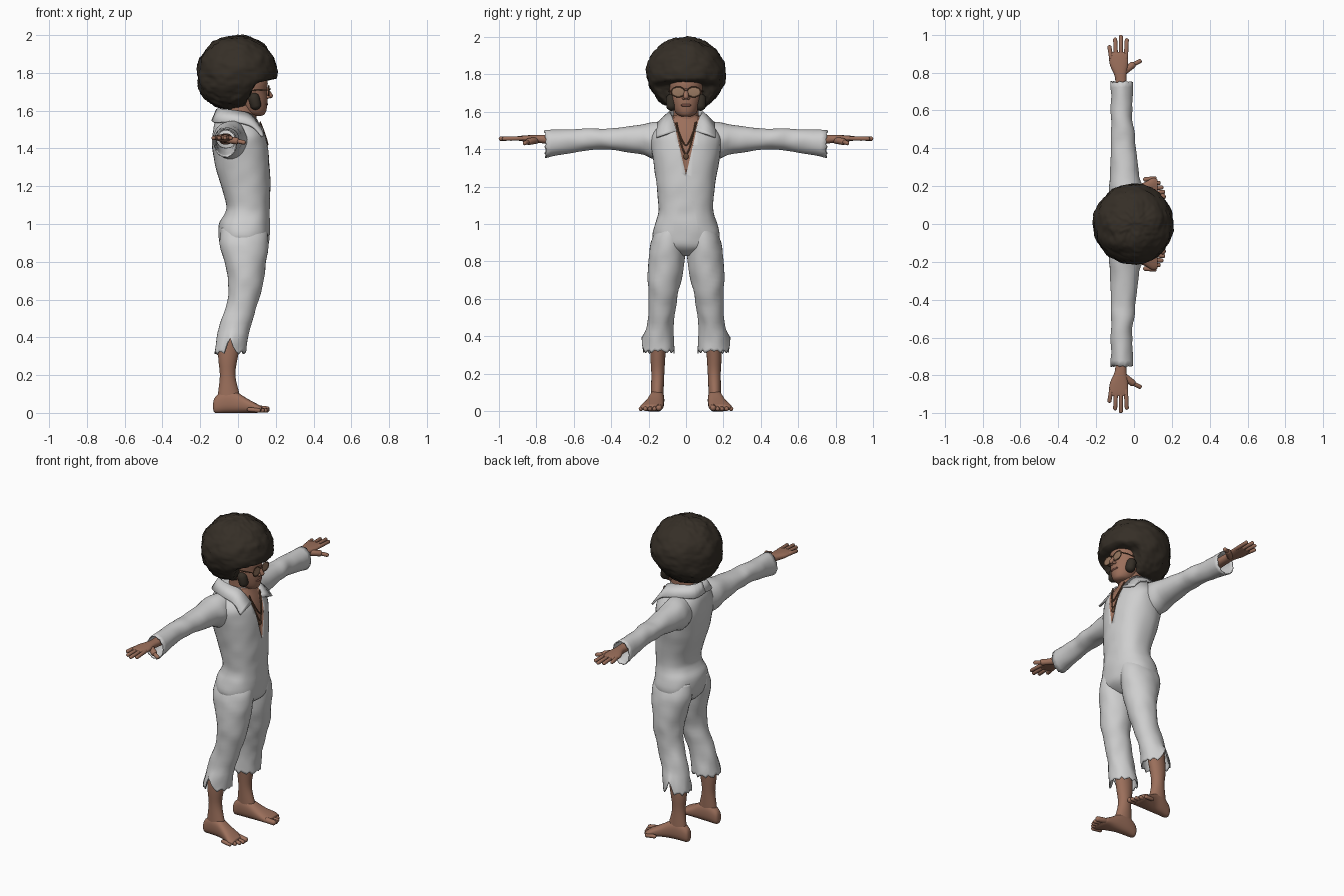
import bpy, bmesh
from math import cos, sin, pi
from mathutils import Vector, noise

cube = bpy.data.objects.get("Cube")
if cube:
    bpy.data.objects.remove(cube)


def material(name, r, g, b):
    mat = bpy.data.materials.new(name)
    mat.use_nodes = True
    mat.diffuse_color = (r, g, b, 1)
    bsdf = mat.node_tree.nodes["Principled BSDF"]
    bsdf.inputs["Base Color"].default_value = (r, g, b, 1)
    bsdf.inputs["Roughness"].default_value = .8
    return mat


SUIT = material("off white cloth", .62, .62, .62)
SKIN = material("brown skin", .33, .16, .105)
LIP = material("dark lip", .22, .09, .065)
HAIR = material("dark brown hair", .036, .028, .02)
LENS = material("tan lens", .32, .19, .12)
METAL = material("bronze metal", .13, .065, .035)


def add_object(name, data, mats, mirror):
    """Link an object, optionally mirrored to the other side of the body."""
    obj = bpy.data.objects.new(name, data)
    bpy.context.collection.objects.link(obj)
    for mat in mats:
        data.materials.append(mat)
    if mirror:
        mod = obj.modifiers.new("Mirror", "MIRROR")
        mod.use_axis = (False, True, False)
        mod.use_mirror_merge = False
    return obj


def finish(name, bm, mats, mirror=False):
    bmesh.ops.recalc_face_normals(bm, faces=bm.faces)
    mesh = bpy.data.meshes.new(name)
    bm.to_mesh(mesh)
    bm.free()
    mesh.shade_smooth()
    return add_object(name, mesh, mats, mirror)


def spline(rows, steps=4):
    """Smooth interpolation of every column of a station list."""
    out = []
    for i in range(len(rows) - 1):
        a, b, c, d = (rows[max(i - 1, 0)], rows[i], rows[i + 1],
                      rows[min(i + 2, len(rows) - 1)])
        for s in range(steps):
            t = s / steps
            out.append([q + t * (r - p + t * (2*p - 5*q + 4*r - w + t * (3*q - p - 3*r + w))) / 2
                        for p, q, r, w in zip(a, b, c, d)])
    return out + [list(rows[-1])]


def loft(axis, rows, power=2, sides=32, open_end=False, jag=0, slit=0, wrinkle=0):
    """Rows are (position along axis, u low, u high, v low, v high)."""
    order = {"X": (1, 2, 0), "Y": (0, 2, 1), "Z": (0, 1, 2)}[axis]
    bm = bmesh.new()
    rings = []
    end = rows[-1][0]
    for t, ulow, uhigh, vlow, vhigh in spline(rows):
        ring = []
        near = max(0, 1 - abs(t - end) / .2) ** 2
        for k in range(sides):
            a = 2 * pi * k / sides
            c, s = cos(a), sin(a)
            c = abs(c) ** (2 / power) * (1 if c > 0 else -1)
            s = abs(s) ** (2 / power) * (1 if s > 0 else -1)
            co = Vector((0, 0, 0))
            co[order[0]] = (ulow + uhigh) / 2 + c * (uhigh - ulow) / 2
            co[order[1]] = (vlow + vhigh) / 2 + s * (vhigh - vlow) / 2
            # Ragged hem with a slit on the outer side
            notch = max(0, 1 - abs(a - pi / 2) / .4)
            co[order[2]] = t + near * (jag * sin(k * 2.3) + slit * notch)
            co += wrinkle * noise.noise_vector(co * 14)
            ring.append(bm.verts.new(co))
        rings.append(ring)
    for lower, upper in zip(rings, rings[1:]):
        for k in range(sides):
            n = (k + 1) % sides
            bm.faces.new((lower[k], lower[n], upper[n], upper[k]))
    bm.faces.new(rings[0])
    if not open_end:
        bm.faces.new(rings[-1])
    return bm


def thicken(obj, depth):
    mod = obj.modifiers.new("Thickness", "SOLIDIFY")
    mod.thickness = depth


def blob(name, loc, scale, mat, mirror=False):
    bm = bmesh.new()
    bmesh.ops.create_uvsphere(bm, u_segments=24, v_segments=14, radius=1)
    bmesh.ops.scale(bm, vec=scale, verts=bm.verts)
    bmesh.ops.translate(bm, vec=loc, verts=bm.verts)
    return finish(name, bm, [mat], mirror)


def capsule(name, start, end, radius, mat, mirror=True):
    start, end = Vector(start), Vector(end)
    along = end - start
    turn = along.to_track_quat("Z", "Y")
    bm = bmesh.new()
    bmesh.ops.create_uvsphere(bm, u_segments=14, v_segments=10, radius=radius)
    for v in bm.verts:
        if v.co.z > .001:
            v.co.z += along.length - radius
        v.co = start + turn @ v.co
    return finish(name, bm, [mat], mirror)


def wire(name, points, radius, mat, cyclic=False, mirror=False):
    curve = bpy.data.curves.new(name, "CURVE")
    curve.dimensions = "3D"
    curve.bevel_depth = radius
    curve.bevel_resolution = 2
    line = curve.splines.new("POLY")
    line.points.add(len(points) - 1)
    for point, co in zip(line.points, points):
        point.co = (*co, 1)
    line.use_cyclic_u = cyclic
    return add_object(name, curve, [mat], mirror)


# Torso, with the open neckline cut into the chest
half = [(.83, -.04, .09, .04), (.87, -.085, .15, .14), (.93, -.102, .166, .178),
        (1, -.1, .17, .166), (1.05, -.072, .169, .15), (1.1, -.062, .169, .146),
        (1.2, -.09, .171, .156), (1.3, -.12, .168, .17), (1.4, -.135, .16, .185),
        (1.47, -.135, .145, .185), (1.53, -.125, .12, .14), (1.58, -.1, .095, .085)]
bm = loft("Z", [(z, b, f, -w, w) for z, b, f, w in half], power=2.3, sides=40, wrinkle=.004)
bottom, spread = 1.26, .23
for side in (1, -1):
    front = [f for f in bm.faces if f.calc_center_median().x > .03]
    geom = front + list({e for f in front for e in f.edges}) + list({v for f in front for v in f.verts})
    bmesh.ops.bisect_plane(bm, geom=geom, plane_co=(0, 0, bottom), plane_no=(0, side, -spread))
chest = []
for f in bm.faces:
    c = f.calc_center_median()
    if c.x > .03 and abs(c.y) < spread * (c.z - bottom):
        f.material_index = 1
        chest.append(f)
bm.normal_update()
bmesh.ops.inset_region(bm, faces=chest, thickness=.003, depth=-.008)
finish("torso", bm, [SUIT, SKIN])

# Wide pointed collar
upper = [(-.115, 0, 1.61), (-.085, .07, 1.61), (0, .092, 1.6), (.075, .078, 1.58), (.135, .05, 1.5)]
lower = [(-.14, 0, 1.55), (-.125, .09, 1.54), (-.02, .15, 1.545), (.08, .155, 1.52), (.135, .16, 1.465)]
bm = bmesh.new()
rows = [[bm.verts.new(p) for p in spline(edge)] for edge in (upper, lower)]
for i in range(len(rows[0]) - 1):
    bm.faces.new((rows[0][i], rows[0][i + 1], rows[1][i + 1], rows[1][i]))
thicken(finish("collar", bm, [SUIT], True), .012)

# Trouser legs with torn hems
trousers = [(.98, -.09, .15, .01, .155), (.9, -.1, .162, .004, .188), (.8, -.07, .15, .01, .2),
            (.7, -.052, .134, .025, .204), (.6, -.055, .11, .048, .2), (.5, -.085, .08, .064, .202),
            (.4, -.112, .052, .066, .22), (.32, -.125, .042, .06, .236)]
thicken(finish("trouser_legs", loft("Z", trousers, open_end=True, jag=.01, slit=.08,
                                    wrinkle=.006), [SUIT], True), .006)

# Sleeves flaring to the cuff
sleeves = [(.08, -.11, .05, 1.34, 1.545), (.17, -.13, .05, 1.345, 1.545), (.25, -.128, .03, 1.372, 1.53),
           (.4, -.122, .01, 1.395, 1.512), (.5, -.122, 0, 1.395, 1.512),
           (.6, -.122, -.01, 1.383, 1.505), (.75, -.124, -.004, 1.352, 1.5)]
thicken(finish("sleeves", loft("Y", sleeves, open_end=True, jag=.004, wrinkle=.006),
               [SUIT], True), .006)

# Bare shins and feet
shins = [(.05, -.11, .02, .122, .19), (.1, -.106, .008, .12, .188), (.2, -.096, -.014, .116, .185),
         (.3, -.105, 0, .11, .19), (.45, -.1, .03, .1, .185)]
finish("shins", loft("Z", shins), [SKIN], True)
feet = [(-.132, .14, .165, .02, .05), (-.12, .125, .178, 0, .085), (-.07, .117, .19, 0, .12),
        (-.01, .116, .198, 0, .11), (.05, .118, .218, 0, .075), (.1, .122, .243, 0, .048),
        (.125, .135, .235, .008, .035)]
finish("feet", loft("X", feet, power=2.4), [SKIN], True)
for i in range(5):
    y = .14 + .024 * i
    tip = .168 - .003 * i * i
    radius = .012 if i else .017
    capsule("toes", (tip - .06, y, radius + .006), (tip, y + .006, radius), radius, SKIN)

# Wrists, palms and fingers
hands = [(.6, -.1, -.03, 1.42, 1.48), (.74, -.098, -.038, 1.428, 1.476), (.79, -.105, -.04, 1.434, 1.476),
         (.84, -.127, -.032, 1.438, 1.474), (.89, -.132, -.032, 1.444, 1.47), (.91, -.125, -.038, 1.448, 1.466)]
finish("hands", loft("Y", hands, power=2.3), [SKIN], True)
for i, reach in enumerate((.945, .985, 1, .982)):
    x = -.121 + .026 * i
    capsule("fingers", (x, .88, 1.457), (x * 1.2 + .014, reach, 1.455), .0115, SKIN)
capsule("thumb_bases", (-.06, .8, 1.447), (.005, .85, 1.438), .019, SKIN)
capsule("thumbs", (-.01, .84, 1.44), (.04, .865, 1.43), .012, SKIN)

# Neck, head and face
neck = [(1.44, -.06, .1, -.075, .075), (1.53, -.055, .1, -.07, .07), (1.6, -.05, .095, -.066, .066),
        (1.68, -.04, .1, -.07, .07)]
finish("neck", loft("Z", neck), [SKIN])
head = [(1.573, .08, .125, -.02, .02), (1.583, .04, .142, -.045, .045), (1.61, .01, .152, -.064, .064),
        (1.66, -.02, .156, -.08, .08), (1.7, -.03, .152, -.087, .087), (1.76, -.04, .156, -.09, .09),
        (1.84, -.02, .12, -.06, .06)]
finish("head", loft("Z", head), [SKIN])
capsule("nose", (.148, 0, 1.712), (.179, 0, 1.668), .014, SKIN, False)
blob("nostrils", (.158, .012, 1.672), (.013, .01, .009), SKIN, True)
blob("lips", (.148, 0, 1.634), (.012, .03, .008), LIP)
capsule("sideburns", (.085, .077, 1.665), (.1, .077, 1.605), .03, HAIR)

# Round hair mass, pushed back below the fringe to bare the face
bm = bmesh.new()
bmesh.ops.create_uvsphere(bm, u_segments=80, v_segments=56, radius=1)
for v in bm.verts:
    normal = v.co.copy()
    bumps = noise.noise(normal * 3) * .009 + noise.noise(normal * 11) * .006
    v.co = Vector((normal.x * .212 - .004, normal.y * .212, normal.z * .195 + 1.803)) + normal * bumps
    drop = max(0, 1.77 - v.co.z)
    v.co.x -= drop * .25
    if drop:
        limit = max(.105 - drop * .5, .21 - drop * 5)
        v.co.x = min(v.co.x, limit + .01 * noise.noise(normal * 9))
finish("hair", bm, [HAIR])

# Glasses
blob("lenses", (.162, .042, 1.705), (.003, .036, .026), LENS, True)
oval = [(.163, .042 + .037 * cos(a * pi / 12), 1.705 + .027 * sin(a * pi / 12)) for a in range(24)]
wire("lens_frames", oval, .003, METAL, True, True)
wire("glasses_bridge", [(.164, -.008, 1.712), (.172, 0, 1.715), (.164, .008, 1.712)], .003, METAL)
wire("glasses_arms", [(.163, .078, 1.71), (.12, .09, 1.71), (.04, .092, 1.705)], .003, METAL, mirror=True)

# Necklaces hanging in the neckline
for drop, width in ((.17, .05), (.12, .054)):
    strand = []
    for i in range(-8, 9):
        u = i / 8
        z = 1.54 - drop * (1 - abs(u) ** 1.6)
        strand.append((.157 - .04 * u * u, width * u, z))
    wire("necklace", strand, .004, METAL)
blob("pendant", (.157, 0, 1.36), (.006, .014, .016), METAL)
